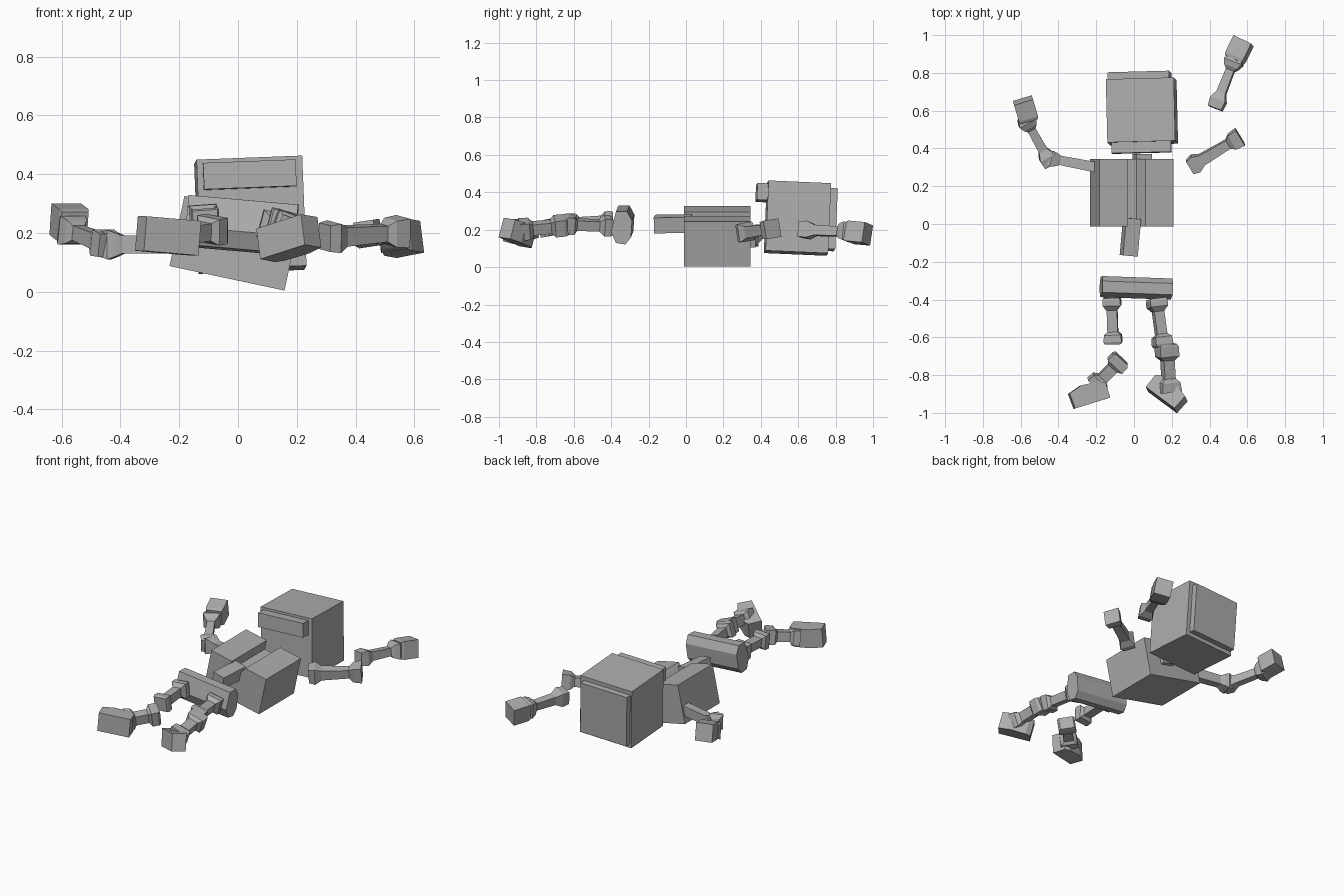
import bpy, bmesh, math
from mathutils import Vector, Matrix, Euler

# Darker grey shared by all parts
grey = bpy.data.materials.new("grey")
grey.diffuse_color = (0.42, 0.42, 0.42, 1)


def make(name, rings):
    """Loft a list of equal-length point rings into a flat-faced solid."""
    bm = bmesh.new()
    vs = [[bm.verts.new(p) for p in r] for r in rings]
    n = len(vs[0])
    for a, b in zip(vs, vs[1:]):
        for i in range(n):
            bm.faces.new((a[i], a[(i + 1) % n], b[(i + 1) % n], b[i]))
    bm.faces.new(vs[0][::-1])
    bm.faces.new(vs[-1])
    bmesh.ops.recalc_face_normals(bm, faces=bm.faces)
    me = bpy.data.meshes.new(name)
    bm.to_mesh(me)
    bm.free()
    me.materials.append(grey)
    ob = bpy.data.objects.new(name, me)
    bpy.context.collection.objects.link(ob)
    return ob


def box(name, m, centre, size):
    c, h = Vector(centre), Vector(size) / 2
    sq = ((-1, -1), (1, -1), (1, 1), (-1, 1))
    return make(name, [[m @ (c + Vector((x * h.x, y * h.y, s * h.z))) for x, y in sq] for s in (-1, 1)])


def limb(name, p, q, sections, roll=0):
    """Square-section bone from p to q; sections are (fraction, width, thickness)."""
    p, q = Vector(p), Vector(q)
    rot = (q - p).to_track_quat('Z', 'Y').to_matrix() @ Matrix.Rotation(math.radians(roll), 3, 'Z')
    rings = []
    for t, w, d in sections:
        rings.append([p.lerp(q, t) + rot @ Vector((x * w / 2, y * d / 2, 0))
                      for x, y in ((-1, -1), (1, -1), (1, 1), (-1, 1))])
    return make(name, rings)


def prism(name, profile, origin, u, v, width):
    """Extrude a side profile symmetrically along the axis normal to u and v."""
    o, u, v = Vector(origin), Vector(u).normalized(), Vector(v)
    w = u.cross(v).normalized()
    v = w.cross(u)
    return make(name, [[o + u * a + v * b + w * s * width / 2 for a, b in profile] for s in (-1, 1)])


def pose(loc, rx, ry, rz):
    return Matrix.Translation(loc) @ Euler([math.radians(a) for a in (rx, ry, rz)]).to_matrix().to_4x4()


# Head with brow visor and back plate
head = pose((0.042, 0.596, 0.262), -2.5, -2.2, 1.5)
box("head", head, (0, 0, 0), (0.36, 0.335, 0.375))
box("back_plate", head, (-0.008, 0.185, 0), (0.325, 0.04, 0.325))
box("brow_visor", head, (-0.002, -0.195, 0.128), (0.315, 0.06, 0.09))

# Torso block with a central chest groove, spine bar and neck
torso = pose((-0.012, 0.166, 0.165), 0, 12, 0)
profile = [(-0.2, -0.122), (0.2, -0.122), (0.2, 0.122), (0.048, 0.122),
           (0.012, 0.06), (-0.05, 0.06), (-0.05, 0.122), (-0.2, 0.122)]
make("torso", [[torso @ Vector((x, y, z)) for x, z in profile] for y in (-0.178, 0.178)])
limb("spine_bar", (-0.028, -0.168, 0.23), (-0.01, 0.03, 0.233), [(0, .08, .085), (1, .08, .085)], 12)
box("neck", torso, (0.055, 0.17, 0.01), (0.085, 0.07, 0.1))

# Pelvis: chamfered bar
hexa = [(-0.03, 0.088), (0.03, 0.088), (0.056, 0.04), (0.05, -0.05), (0.02, -0.088), (-0.03, -0.08), (-0.056, -0.02)]
pelvis = pose((0.012, -0.338, 0.225), 0, 5, -2)
make("pelvis", [[pelvis @ Vector((x, y, z)) for y, z in hexa] for x in (-0.187, 0.187)])

# Bone profiles
BONE = [(0, .085, .085), (.06, .095, .095), (.17, .095, .095), (.27, .055, .055),
        (.74, .055, .055), (.8, .09, .09), (.95, .095, .095), (1, .085, .085)]
ARM = [(0, .075, .09), (.12, .095, .1), (.24, .06, .065), (.76, .05, .055),
       (.84, .085, .09), (1, .095, .1)]
FORE = [(0, .075, .08), (.16, .085, .09), (.3, .05, .055), (.74, .045, .05),
        (.8, .075, .08), (.9, .1, .1), (1, .075, .08)]
SHIN = [(0, .085, .085), (.06, .105, .09), (.26, .105, .09), (.34, .06, .06),
        (.72, .06, .06), (.8, .1, .09), (1, .11, .095)]
HAND = [(0, .095, .1), (.15, .105, .11), (1, .105, .11)]

# Arms
limb("left_upper_arm", (-0.2, 0.3, 0.162), (-0.47, 0.352, 0.16),
     [(0, .055, .065), (.7, .05, .06), (.78, .07, .08), (.88, .085, .1), (1, .06, .08)])
limb("left_forearm", (-0.44, 0.315, 0.158), (-0.58, 0.565, 0.215), FORE)
limb("left_hand", (-0.557, 0.552, 0.223), (-0.588, 0.655, 0.247), HAND)
limb("right_upper_arm", (0.295, 0.302, 0.185), (0.562, 0.462, 0.205), ARM, 8)
limb("right_forearm", (0.43, 0.612, 0.2), (0.538, 0.885, 0.187), FORE, -8)
limb("right_hand", (0.53, 0.868, 0.187), (0.58, 0.97, 0.178), HAND, -10)

# Legs
limb("left_thigh", (-0.118, -0.39, 0.25), (-0.11, -0.635, 0.235), BONE, 4)
limb("right_thigh", (0.118, -0.395, 0.22), (0.153, -0.65, 0.23), BONE, -15)
limb("left_shin", (-0.065, -0.712, 0.215), (-0.205, -0.857, 0.19), SHIN, -8)
limb("right_shin", (0.172, -0.635, 0.225), (0.187, -0.89, 0.2), SHIN, -20)

# Boots: side profile from heel to toe
BOOT = [(0, 0), (0.195, 0), (0.2, 0.085), (0.13, 0.107), (0.03, 0.1), (0, 0.082)]
prism("left_boot", BOOT, (-0.13, -0.92, 0.182), (-0.185, -0.058, 0.016), (-0.3, 0.954, 0), 0.118)
prism("right_boot", BOOT, (0.069, -0.876, 0.163), (0.155, -0.115, 0.05), (0.6, 0.75, -0.12), 0.108)
